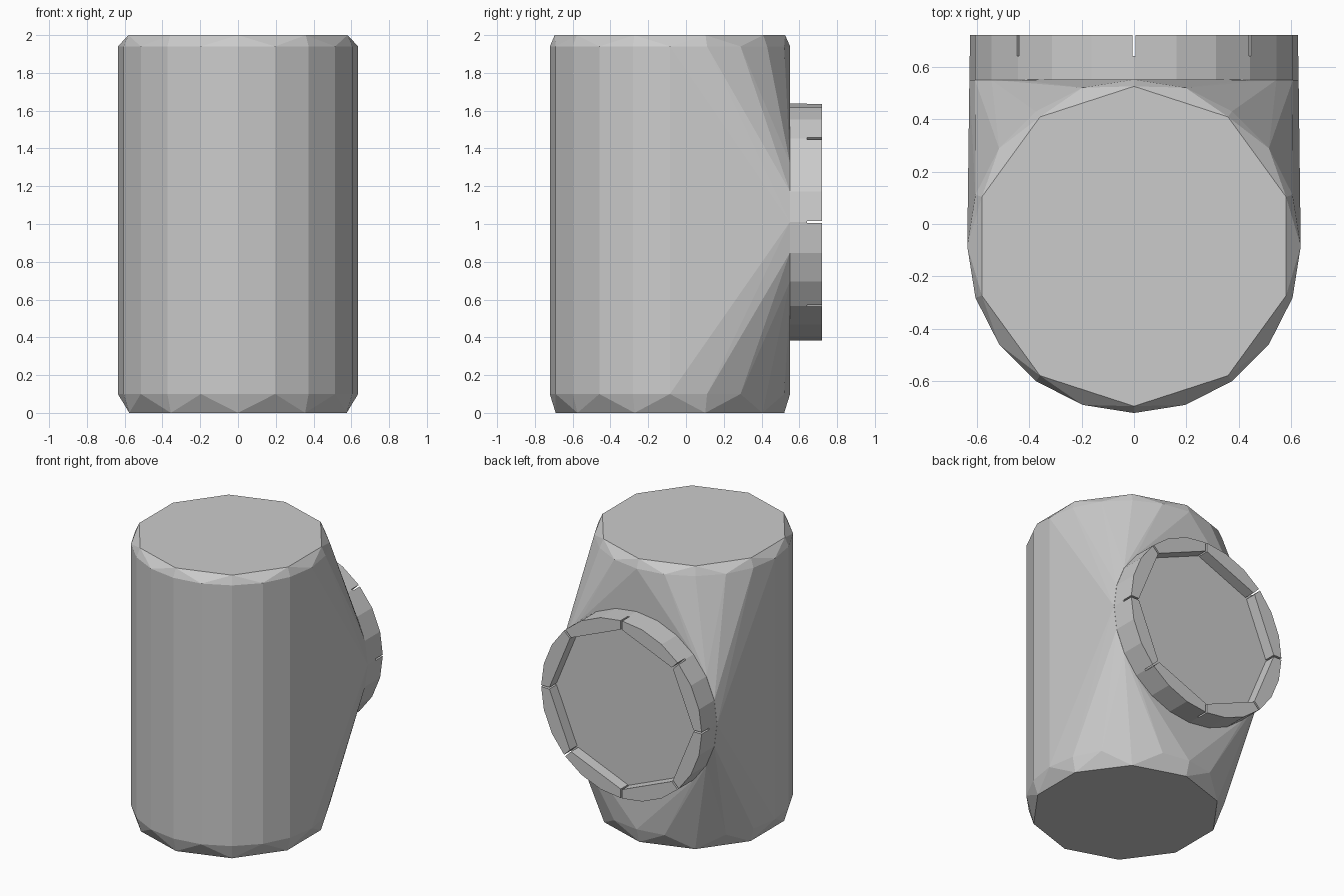
import bpy, bmesh, math
from mathutils import Matrix, Vector

if "Cube" in bpy.data.objects:
    bpy.data.objects.remove(bpy.data.objects["Cube"])

BODY_Y, BODY_R = -0.085, 0.636
PORT_Z, PORT_R = 1.01, 0.628


def make_object(name, bm):
    bmesh.ops.recalc_face_normals(bm, faces=bm.faces)
    mesh = bpy.data.meshes.new(name)
    bm.to_mesh(mesh)
    bm.free()
    obj = bpy.data.objects.new(name, mesh)
    bpy.context.collection.objects.link(obj)
    return obj


def port_cylinder(name, radius, y0, y1, sides):
    """Cylinder along y, centred on the side port, first corner at angle 0."""
    bm = bmesh.new()
    rings = []
    for y in (y0, y1):
        rings.append([bm.verts.new((radius * math.cos(i * math.tau / sides), y,
                                    PORT_Z + radius * math.sin(i * math.tau / sides)))
                      for i in range(sides)])
    for i in range(sides):
        j = (i + 1) % sides
        bm.faces.new((rings[0][i], rings[0][j], rings[1][j], rings[1][i]))
    bm.faces.new(rings[0])
    bm.faces.new(rings[1])
    return make_object(name, bm)


def boolean(obj, other, operation):
    mod = obj.modifiers.new(operation.lower(), 'BOOLEAN')
    mod.operation = operation
    mod.solver = 'EXACT'
    mod.object = other
    other.hide_render = True
    other.hide_set(True)


# Body: bevelled upright drum blended by a hull into the round side port
bm = bmesh.new()
for z, radius, sides in ((0, 0.605, 10), (0.10, BODY_R, 20),
                         (1.94, BODY_R, 20), (2.0, 0.61, 10)):
    for i in range(sides):
        a = i * math.tau / sides + math.pi / 2
        bm.verts.new((radius * math.cos(a), BODY_Y + radius * math.sin(a), z))
for i in range(24):
    a = i * math.tau / 24
    bm.verts.new((PORT_R * math.cos(a), 0.55, PORT_Z + PORT_R * math.sin(a)))
hull = bmesh.ops.convex_hull(bm, input=bm.verts)
spare = [v for v in bm.verts if not v.link_faces]
bmesh.ops.delete(bm, geom=spare, context='VERTS')
bmesh.ops.dissolve_limit(bm, angle_limit=math.radians(1), verts=bm.verts, edges=bm.edges)
body = make_object("pipe_body", bm)

# Port collar: round flange with a shallow eight-sided recess
collar = port_cylinder("port_collar", PORT_R - 0.001, 0.545, 0.72, 24)
boolean(collar, port_cylinder("recess_cutter", 0.565, 0.64, 0.80, 8), 'DIFFERENCE')

# Thin slits splitting the rim at the recess corners
for k in range(4):
    bm = bmesh.new()
    bmesh.ops.create_cube(bm, size=1, matrix=Matrix.Translation((0, 0.72, PORT_Z))
                          @ Matrix.Rotation(k * math.pi / 4, 4, Vector((0, 1, 0)))
                          @ Matrix.Diagonal((1.5, 0.16, 0.012, 1)))
    boolean(collar, make_object(f"slit_cutter_{k}", bm), 'DIFFERENCE')
